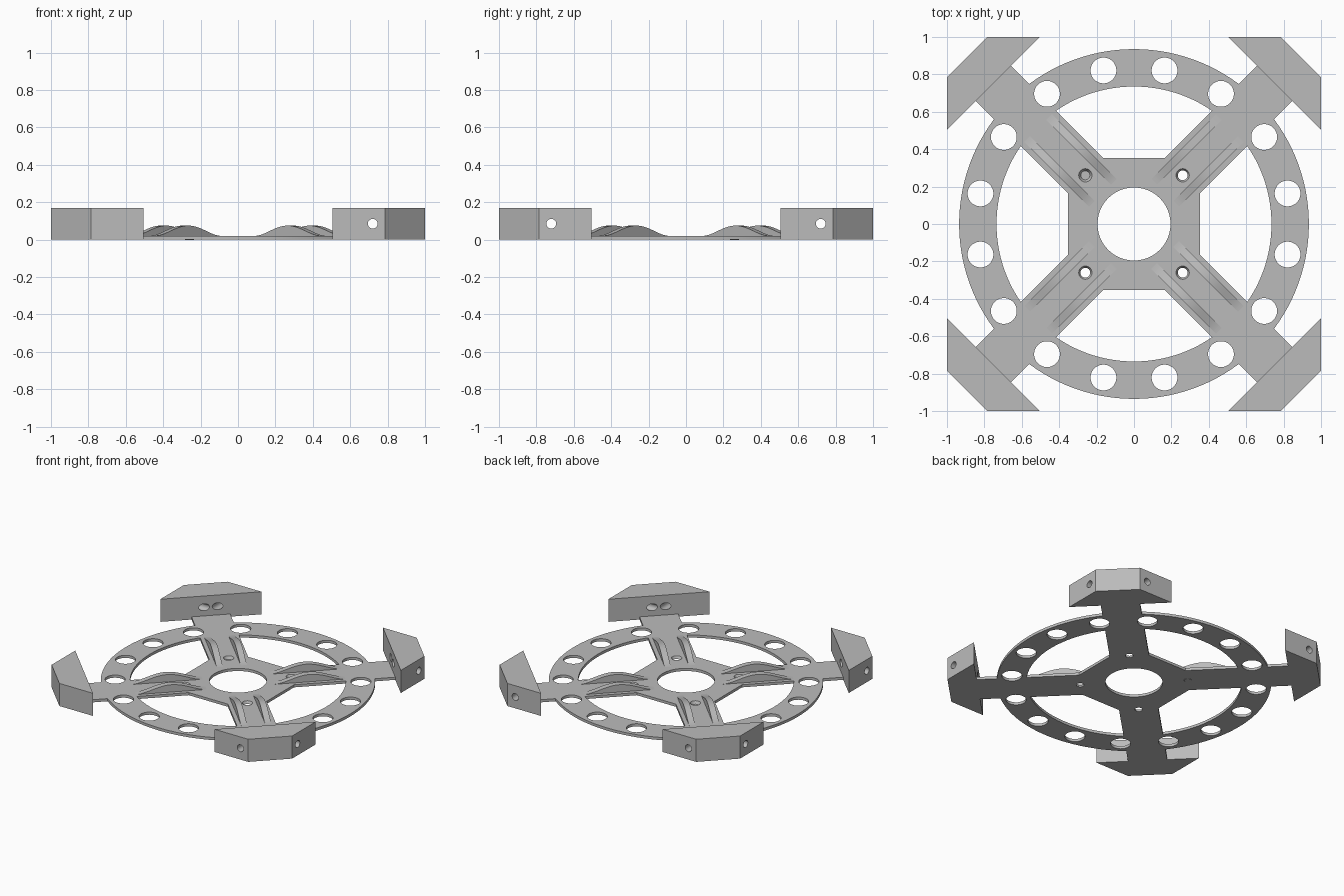
import bpy, bmesh
from math import sin, cos, pi, radians
from mathutils import Matrix, Vector

if "Cube" in bpy.data.objects:
    bpy.data.objects.remove(bpy.data.objects["Cube"])

grey = bpy.data.materials.new("light_grey")
grey.use_nodes = True
tone = (0.5, 0.5, 0.5, 1)
grey.diffuse_color = tone
grey.node_tree.nodes["Principled BSDF"].inputs["Base Color"].default_value = tone

THICK, BLOCK_H = 0.02, 0.17


def add(name, bm, matrix=Matrix()):
    bmesh.ops.recalc_face_normals(bm, faces=bm.faces)
    mesh = bpy.data.meshes.new(name)
    bm.to_mesh(mesh)
    bm.free()
    mesh.transform(matrix)
    mesh.materials.append(grey)
    obj = bpy.data.objects.new(name, mesh)
    bpy.context.collection.objects.link(obj)
    return obj


def prism(name, points, vector, matrix=Matrix()):
    """Extrude a flat outline of 3D points along a vector."""
    bm = bmesh.new()
    face = bm.faces.new([bm.verts.new(p) for p in points])
    out = bmesh.ops.extrude_face_region(bm, geom=[face])
    verts = [g for g in out["geom"] if isinstance(g, bmesh.types.BMVert)]
    bmesh.ops.translate(bm, verts=verts, vec=Vector(vector))
    return add(name, bm, matrix)


def box(name, x, y, z, matrix=Matrix()):
    outline = [(x[0], y[0], z[0]), (x[1], y[0], z[0]),
               (x[1], y[1], z[0]), (x[0], y[1], z[0])]
    return prism(name, outline, (0, 0, z[1] - z[0]), matrix)


def cylinder(name, r1, r2, depth, matrix=Matrix(), sides=48):
    bm = bmesh.new()
    bmesh.ops.create_cone(bm, cap_ends=True, segments=sides, radius1=r1,
                          radius2=r2, depth=depth)
    return add(name, bm, matrix)


def combine(target, tool, operation):
    mod = target.modifiers.new(operation, "BOOLEAN")
    mod.operation, mod.object, mod.solver = operation, tool, "EXACT"
    bpy.context.view_layer.objects.active = target
    bpy.ops.object.modifier_apply(modifier=mod.name)
    bpy.data.objects.remove(tool)


def smooth(obj):
    bpy.ops.object.select_all(action="DESELECT")
    obj.select_set(True)
    bpy.context.view_layer.objects.active = obj
    bpy.ops.object.shade_smooth_by_angle(angle=radians(25))


def turn(degrees):
    return Matrix.Rotation(radians(degrees), 4, "Z")


# Base plate: ring, crossed arms and square hub, trimmed to one thickness
plate = cylinder("base_plate", 0.935, 0.935, 0.2, sides=128)
combine(plate, cylinder("ring_opening", 0.735, 0.735, 1, sides=128), "DIFFERENCE")
for angle, h in ((45, 0.2), (135, 0.25)):
    combine(plate, box("arm", (-1.066, 1.066), (-0.134, 0.134), (-h, h), turn(angle)), "UNION")
combine(plate, box("hub", (-0.352, 0.352), (-0.352, 0.352), (-0.3, 0.3)), "UNION")
combine(plate, box("slab", (-2, 2), (-2, 2), (0, THICK)), "INTERSECT")

# Centre opening, ring holes and tapered screw holes
combine(plate, cylinder("centre_hole", 0.195, 0.195, 1, sides=96), "DIFFERENCE")
for i in range(16):
    place = turn(11.25 + 22.5 * i) @ Matrix.Translation((0.837, 0, 0))
    combine(plate, cylinder("ring_hole", 0.069, 0.069, 1, place), "DIFFERENCE")
for i in range(4):
    place = turn(45 + 90 * i) @ Matrix.Translation((0.368, 0, THICK / 2))
    combine(plate, cylinder("screw_hole", 0.026, 0.026, 1, place), "DIFFERENCE")
    combine(plate, cylinder("screw_taper", 0.024, 0.036, THICK + 0.002, place), "DIFFERENCE")
smooth(plate)

# Bell-shaped stiffening ribs, two on each arm
STEPS, START, END, RIB_W = 28, 0.235, 0.725, 0.044
bell = [(START + (END - START) * i / STEPS, 0,
         THICK + 0.055 * max(0, sin(pi * i / STEPS)) ** 1.7) for i in range(STEPS + 1)]
bell += [(END, 0, THICK - 0.005), (START, 0, THICK - 0.005)]
for arm in range(4):
    for side in (-1, 1):
        place = turn(45 + 90 * arm) @ Matrix.Translation((0, side * 0.083 - RIB_W / 2, 0))
        smooth(prism(f"arm_rib_{arm}_{side}", bell, (0, RIB_W, 0), place))

# Corner blocks with crossing bolt holes
CUT, TIP, BOLT = 0.785, 0.505, 0.72
for sx in (-1, 1):
    for sy in (-1, 1):
        outline = [(sx * TIP, sy, 0), (sx * CUT, sy, 0), (sx, sy * CUT, 0), (sx, sy * TIP, 0)]
        name = ("front" if sy < 0 else "back") + ("_left" if sx > 0 else "_right")
        block = prism(name + "_corner_block", outline, (0, 0, BLOCK_H))
        spots = [(Vector((sx, sy * BOLT, BLOCK_H / 2)), "Y")]
        if sx > 0 or sy > 0:
            spots.append((Vector((sx * BOLT, sy, BLOCK_H / 2)), "X"))
        for spot, axis in spots:
            place = Matrix.Translation(spot) @ Matrix.Rotation(pi / 2, 4, axis)
            combine(block, cylinder("bolt_hole", 0.026, 0.026, 0.8, place, 32), "DIFFERENCE")
        smooth(block)
